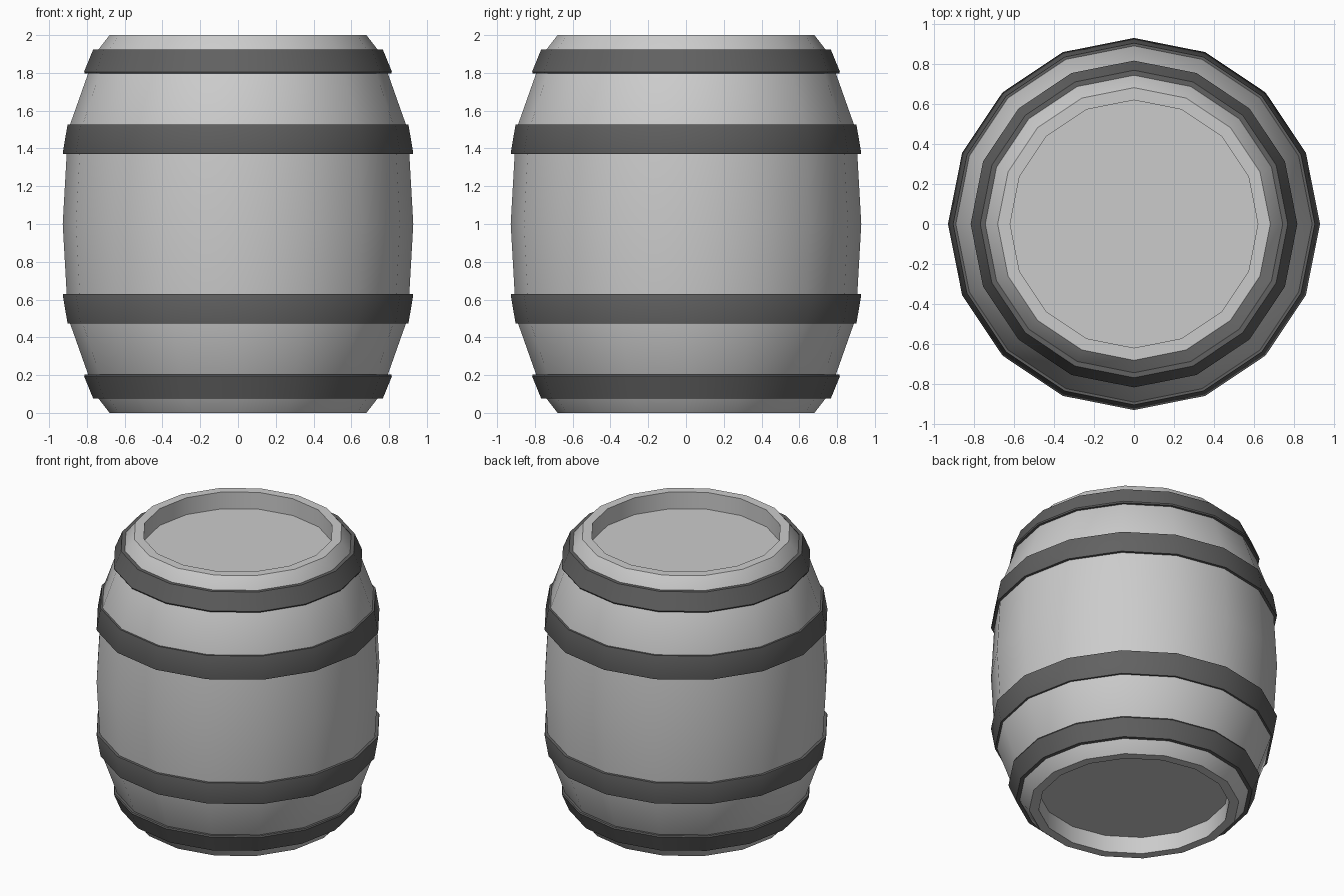
import bpy, bmesh, math

if "Cube" in bpy.data.objects:
    bpy.data.objects.remove(bpy.data.objects["Cube"])

SIDES = 16

iron = bpy.data.materials.new("dark_iron")
iron.diffuse_color = (0.12, 0.12, 0.12, 1)
iron.use_nodes = True
iron.node_tree.nodes["Principled BSDF"].inputs["Base Color"].default_value = iron.diffuse_color


def lathe(name, profile, closed=False, mat=None):
    """Revolve (radius, z) points around z; open profiles get end caps."""
    bm = bmesh.new()
    rings = [[bm.verts.new((r * math.cos(math.tau * i / SIDES),
                            r * math.sin(math.tau * i / SIDES), z))
              for i in range(SIDES)] for r, z in profile]
    pairs = list(zip(rings, rings[1:]))
    if closed:
        pairs.append((rings[-1], rings[0]))
    else:
        bm.faces.new(rings[0])
        bm.faces.new(rings[-1])
    for a, b in pairs:
        for i in range(SIDES):
            j = (i + 1) % SIDES
            bm.faces.new((a[i], a[j], b[j], b[i]))
    bmesh.ops.recalc_face_normals(bm, faces=bm.faces)
    me = bpy.data.meshes.new(name)
    bm.to_mesh(me)
    bm.free()
    ob = bpy.data.objects.new(name, me)
    bpy.context.collection.objects.link(ob)
    if mat:
        me.materials.append(mat)
    bpy.ops.object.select_all(action='DESELECT')
    ob.select_set(True)
    bpy.context.view_layer.objects.active = ob
    bpy.ops.object.shade_smooth_by_angle(angle=math.radians(30))
    return ob


def flip(profile):
    """Mirror a profile about the mid height."""
    return [(r, 2 - z) for r, z in profile]


# Staves with recessed lids at both ends
upper = [(0.907, 1.37), (0.895, 1.51), (0.757, 1.90),
         (0.68, 2.0), (0.618, 2.0), (0.618, 1.88)]
lathe("barrel_body", flip(upper)[::-1] + [(0.928, 1.0)] + upper)

# Iron hoops, mirrored top to bottom
end_hoop = [(0.742, 1.923), (0.767, 1.923), (0.815, 1.806), (0.811, 1.797), (0.785, 1.797)]
mid_hoop = [(0.88, 1.528), (0.902, 1.528), (0.928, 1.376), (0.926, 1.37), (0.90, 1.37)]
for name, prof in (("end_hoop", end_hoop), ("middle_hoop", mid_hoop)):
    lathe("upper_" + name, prof, True, iron)
    lathe("lower_" + name, flip(prof), True, iron)
